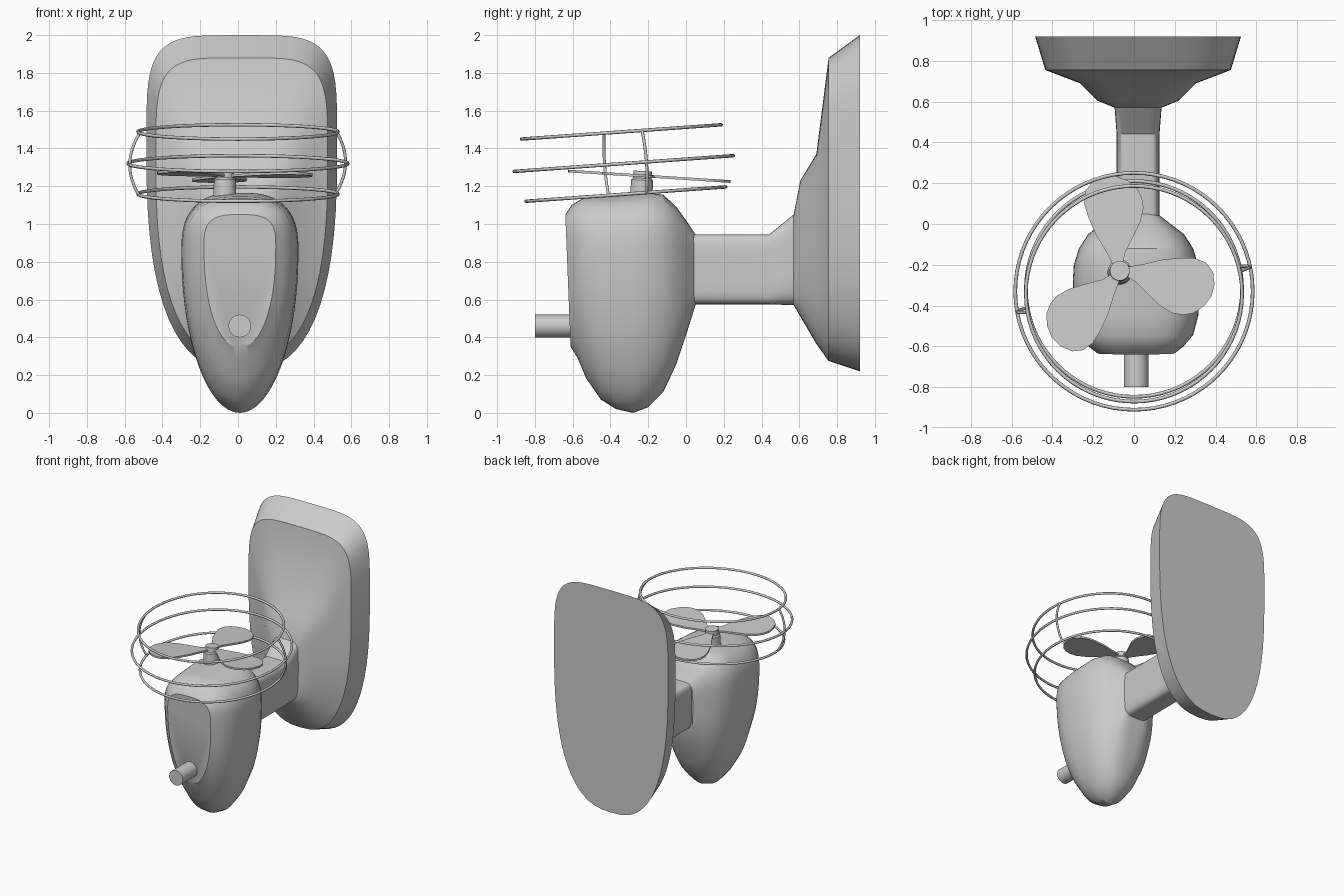
import bpy, bmesh, math
from mathutils import Matrix, Vector

if "Cube" in bpy.data.objects:
    bpy.data.objects.remove(bpy.data.objects["Cube"])

SEG = 64
TILT = Matrix.Rotation(math.radians(4.1), 4, 'X')


def finish(name, bm, angle=30):
    bmesh.ops.recalc_face_normals(bm, faces=bm.faces)
    me = bpy.data.meshes.new(name)
    bm.to_mesh(me)
    bm.free()
    ob = bpy.data.objects.new(name, me)
    bpy.context.collection.objects.link(ob)
    bpy.ops.object.select_all(action='DESELECT')
    bpy.context.view_layer.objects.active = ob
    ob.select_set(True)
    bpy.ops.object.shade_smooth_by_angle(angle=math.radians(angle))
    return ob


def spow(v, p):
    return math.copysign(abs(v) ** p, v)


def loft(name, cx, sections):
    """Egg-shaped sections: y, tilt, bottom z, top z, widest z, half width, top power, bottom power."""
    bm = bmesh.new()
    rings = []
    for y, k, z0, z1, zm, hw, nt, nb in sections:
        ring = []
        for i in range(SEG):
            a = 2 * math.pi * i / SEG
            s, c = math.sin(a), math.cos(a)
            p = 2 / (nt if s >= 0 else nb)
            z = zm + spow(s, p) * (z1 - zm if s >= 0 else zm - z0)
            ring.append(bm.verts.new((cx + hw * spow(c, p), y - k * (z - 0.7), z)))
        rings.append(ring)
    for r, q in zip(rings, rings[1:]):
        for i in range(SEG):
            j = (i + 1) % SEG
            bm.faces.new((r[i], r[j], q[j], q[i]))
    bm.faces.new(rings[0])
    bm.faces.new(rings[-1])
    return finish(name, bm)


def lathe(name, profile, matrix, seg=32):
    """Closed solid of revolution from (radius, height) points."""
    bm = bmesh.new()
    rings = [[bm.verts.new(matrix @ Vector((r * math.cos(2 * math.pi * i / seg),
                                            r * math.sin(2 * math.pi * i / seg), h)))
              for i in range(seg)] for r, h in profile]
    for r, q in zip(rings, rings[1:]):
        for i in range(seg):
            j = (i + 1) % seg
            bm.faces.new((r[i], r[j], q[j], q[i]))
    bm.faces.new(rings[0])
    bm.faces.new(rings[-1])
    return finish(name, bm)


def tube(name, pts, radius, closed):
    """Round wire swept along points."""
    cu = bpy.data.curves.new(name, 'CURVE')
    cu.dimensions = '3D'
    cu.bevel_depth = radius
    cu.bevel_resolution = 2
    cu.use_fill_caps = True
    sp = cu.splines.new('POLY')
    sp.points.add(len(pts) - 1)
    for p, co in zip(sp.points, pts):
        p.co = (*co, 1)
        p.radius = 1
    sp.use_cyclic_u = closed
    sp.use_smooth = True
    ob = bpy.data.objects.new(name, cu)
    bpy.context.collection.objects.link(ob)
    return ob


# Pod body with flat tilted front panel
loft("pod_body", 0.01, [
    (-0.625, 0.04, 0.35, 1.05, 0.88, 0.19, 3.2, 2.2),
    (-0.59, 0.04, 0.29, 1.10, 0.88, 0.235, 3.0, 2.1),
    (-0.54, 0.02, 0.185, 1.135, 0.87, 0.28, 2.9, 2),
    (-0.45, 0, 0.07, 1.145, 0.85, 0.305, 2.8, 2),
    (-0.37, 0, 0.02, 1.15, 0.85, 0.31, 2.8, 2),
    (-0.28, 0, 0.0, 1.157, 0.85, 0.31, 2.8, 2),
    (-0.20, 0, 0.03, 1.165, 0.85, 0.305, 2.8, 2),
    (-0.12, 0, 0.11, 1.155, 0.85, 0.28, 2.8, 2.1),
    (-0.05, 0, 0.26, 1.09, 0.82, 0.235, 3, 2.4),
    (0.0, 0, 0.41, 1.02, 0.79, 0.17, 3.5, 3),
    (0.05, 0, 0.57, 0.945, 0.76, 0.105, 5, 5)])

# Arm flaring into the wall plate
loft("arm_and_wall_plate", 0.02, [
    (0.03, 0, 0.575, 0.945, 0.76, 0.105, 6, 5),
    (0.44, 0, 0.575, 0.945, 0.76, 0.105, 6, 5),
    (0.57, 0, 0.57, 1.05, 0.85, 0.115, 5, 4),
    (0.605, 0, 0.51, 1.23, 0.95, 0.20, 4.5, 3),
    (0.69, 0, 0.365, 1.37, 1.03, 0.285, 4.5, 2.7),
    (0.755, 0, 0.275, 1.88, 1.34, 0.455, 4.5, 2.6),
    (0.92, 0, 0.22, 2.0, 1.4, 0.505, 4.5, 2.6)])

# Front knob
lathe("front_knob", [(0.06, 0), (0.06, 0.24)],
      Matrix.Translation((0.01, -0.56, 0.46)) @ Matrix.Rotation(math.pi / 2, 4, 'X'))

# Fan hub
HUB = Vector((-0.07, -0.23, 1.262))
BLADE_TILT = Matrix.Translation(HUB) @ Matrix.Rotation(math.radians(-3.7), 4, 'X')
lathe("fan_hub", [(0.06, -0.14), (0.058, -0.03), (0.05, -0.02), (0.048, 0.018)], BLADE_TILT)

# Fan blades: one outline turned around the hub
OUTLINE = [(.03, .02), (.12, .035), (.2, .055), (.3, .065), (.37, .063), (.425, .04), (.458, -.005),
           (.465, -.065), (.45, -.125), (.41, -.175), (.36, -.207), (.31, -.215), (.26, -.207),
           (.2, -.172), (.14, -.115), (.08, -.055), (.03, -.025)]
for n, ang in enumerate((0, 108, 240)):
    bm = bmesh.new()
    m = BLADE_TILT @ Matrix.Rotation(math.radians(ang), 4, 'Z')
    f = bm.faces.new([bm.verts.new(m @ Vector((x, y, -0.014))) for x, y in OUTLINE])
    ext = bmesh.ops.extrude_face_region(bm, geom=[f])
    bmesh.ops.translate(bm, vec=(0, 0, 0.014),
                        verts=[v for v in ext["geom"] if isinstance(v, bmesh.types.BMVert)])
    finish(f"fan_blade_{n + 1}", bm)

# Wire cage: three tilted rings and two bowed struts
CAGE = Matrix.Translation((0, -0.33, 1.32)) @ TILT
for name, r, h in (("cage_ring_lower", 0.53, -0.162), ("cage_ring_middle", 0.582, 0),
                   ("cage_ring_upper", 0.53, 0.168)):
    tube(name, [CAGE @ Vector((r * math.cos(t * math.pi / 36), r * math.sin(t * math.pi / 36), h))
                for t in range(72)], 0.009, True)
for name, ang in (("cage_strut_right", 12), ("cage_strut_left", 190)):
    a = math.radians(ang)
    pts = []
    for i in range(13):
        h = -0.162 + 0.33 * i / 12
        r = 0.582 - 0.052 * (h / 0.165) ** 2
        pts.append(CAGE @ Vector((r * math.cos(a), r * math.sin(a), h)))
    tube(name, pts, 0.008, False)
